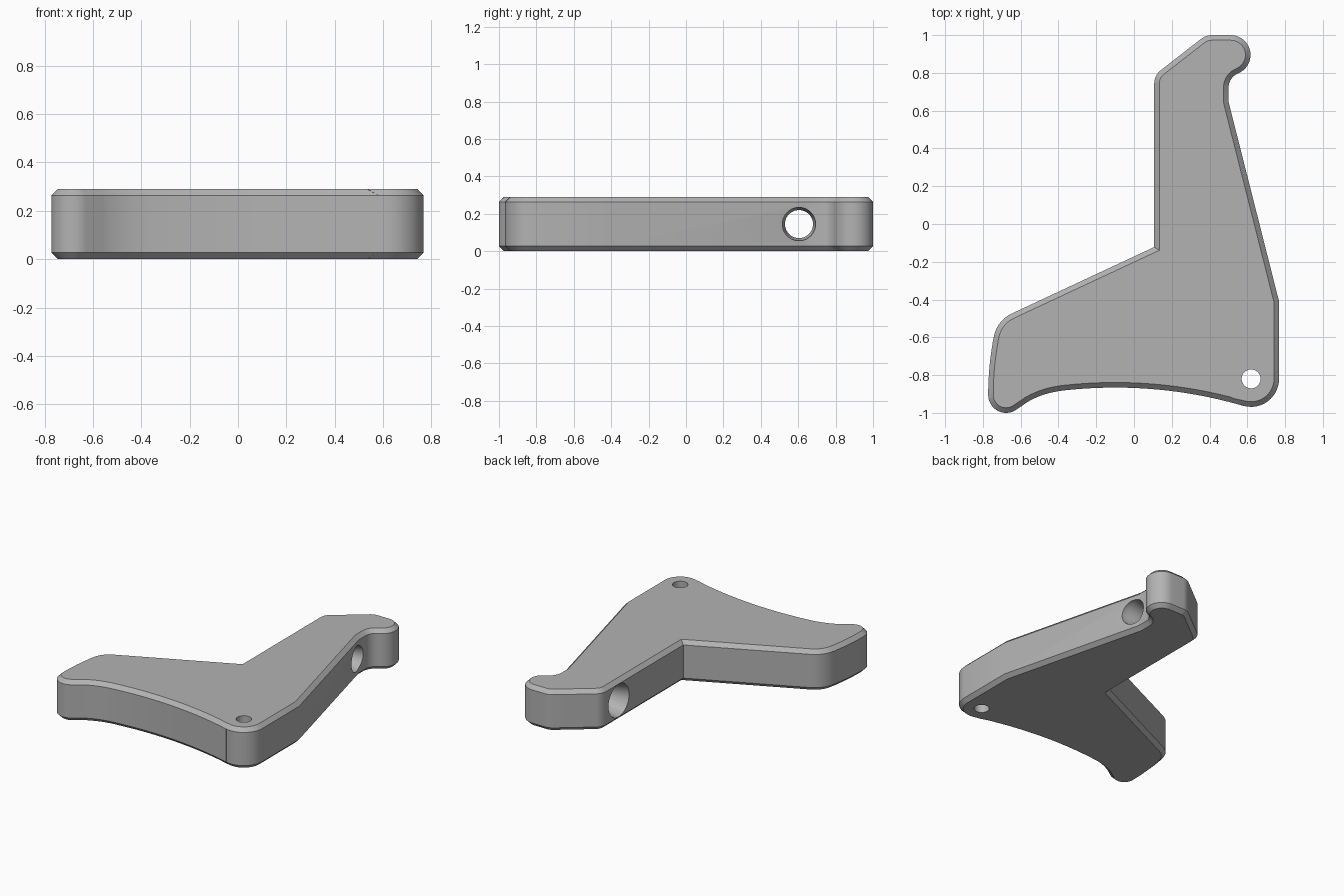
import bpy, bmesh
from math import sin, cos, radians, pi
from mathutils import Vector, Matrix

cube = bpy.data.objects.get("Cube")
if cube:
    bpy.data.objects.remove(cube, do_unlink=True)

HEIGHT, CHAMFER = 0.29, 0.027

grey = bpy.data.materials.new("mid grey")
grey.use_nodes = True
colour = (0.45, 0.45, 0.45, 1)
grey.diffuse_color = colour
grey.node_tree.nodes["Principled BSDF"].inputs["Base Color"].default_value = colour


def arc(cx, cy, r, start, end, steps=10):
    angles = [radians(start + (end - start) * i / steps) for i in range(steps + 1)]
    return [Vector((cx + r * cos(a), cy + r * sin(a))) for a in angles]


def inset(points, distance):
    """Move a clockwise outline inwards with mitred corners."""
    result = []
    for i, p in enumerate(points):
        before = (p - points[i - 1]).normalized()
        after = (points[(i + 1) % len(points)] - p).normalized()
        n1, n2 = Vector((before.y, -before.x)), Vector((after.y, -after.x))
        result.append(p + (n1 + n2) * distance / (1 + n1.dot(n2)))
    return result


def lofted(name, rings):
    """Solid made of matching rings, closed by a cap at each end."""
    bm = bmesh.new()
    loops = [[bm.verts.new(p) for p in ring] for ring in rings]
    count = len(loops[0])
    for low, high in zip(loops, loops[1:]):
        for i in range(count):
            j = (i + 1) % count
            bm.faces.new((low[i], low[j], high[j], high[i]))
    bm.faces.new(loops[0])
    bm.faces.new(loops[-1])
    bmesh.ops.recalc_face_normals(bm, faces=bm.faces)
    mesh = bpy.data.meshes.new(name)
    bm.to_mesh(mesh)
    bm.free()
    mesh.materials.append(grey)
    obj = bpy.data.objects.new(name, mesh)
    bpy.context.collection.objects.link(obj)
    return obj


def turned(name, profile, matrix):
    """Round cutter from (radius, distance along axis) pairs."""
    rings = [[matrix @ Vector((r * cos(k * pi / 24), r * sin(k * pi / 24), d))
              for k in range(48)] for r, d in profile]
    return lofted(name, rings)


# Outline of the plate, clockwise from the inner corner
outline = [Vector((0.107, -0.122))]
outline += arc(0.197, 0.743, 0.09, 180, 128)         # upper left shoulder
outline += arc(0.415, 0.9, 0.1, 128, 90)             # top corner
outline += arc(0.512, 0.895, 0.105, 90, -68, 20)     # hook tip
outline += arc(0.581, 0.723, 0.08, 112, 180)         # hook throat
outline += [Vector((0.501, 0.645)), Vector((0.768, -0.41))]
outline += arc(0.62, -0.82, 0.148, 0, -105, 16)      # rounded heel
outline += arc(-0.1, -3.296, 2.43, 73.7, 97, 24)     # hollow lower edge
outline += arc(-0.337, -1.331, 0.45, 97, 120)[1:]
outline += arc(-0.677, -0.905, 0.095, -60, -180, 16) # toe
outline += arc(0.848, -0.905, 1.62, 180, 169)[1:]    # bowed end
outline += arc(-0.575, -0.628, 0.17, 169, 115)[1:]

# Plate with chamfered rims
inner = inset(outline, CHAMFER)
plate = lofted("bracket_plate", [
    [p.to_3d() + Vector((0, 0, z)) for p in ring]
    for ring, z in ((inner, 0), (outline, CHAMFER),
                    (outline, HEIGHT - CHAMFER), (inner, HEIGHT))])

# Pin hole through the heel and flared hole through the arm
along_x = Matrix.Translation((0, 0.604, HEIGHT / 2)) @ Matrix.Rotation(pi / 2, 4, 'Y')
cutters = [
    turned("pin_hole_cutter", [(0.05, -0.1), (0.05, 0.4)],
           Matrix.Translation((0.62, -0.82, 0))),
    turned("cross_hole_cutter",
           [(0.118, 0.05), (0.116, 0.107), (0.075, 0.3), (0.075, 0.45),
            (0.089, 0.49), (0.089, 0.65)], along_x),
]
bpy.context.view_layer.objects.active = plate
for cutter in cutters:
    cutter.hide_render = True
    cut = plate.modifiers.new(cutter.name, 'BOOLEAN')
    cut.operation, cut.solver, cut.object = 'DIFFERENCE', 'EXACT', cutter
    bpy.ops.object.modifier_apply(modifier=cut.name)
    bpy.data.objects.remove(cutter, do_unlink=True)

# Smooth curved walls, crisp rims
bpy.ops.object.select_all(action='DESELECT')
plate.select_set(True)
bpy.ops.object.shade_smooth_by_angle(angle=radians(25))
